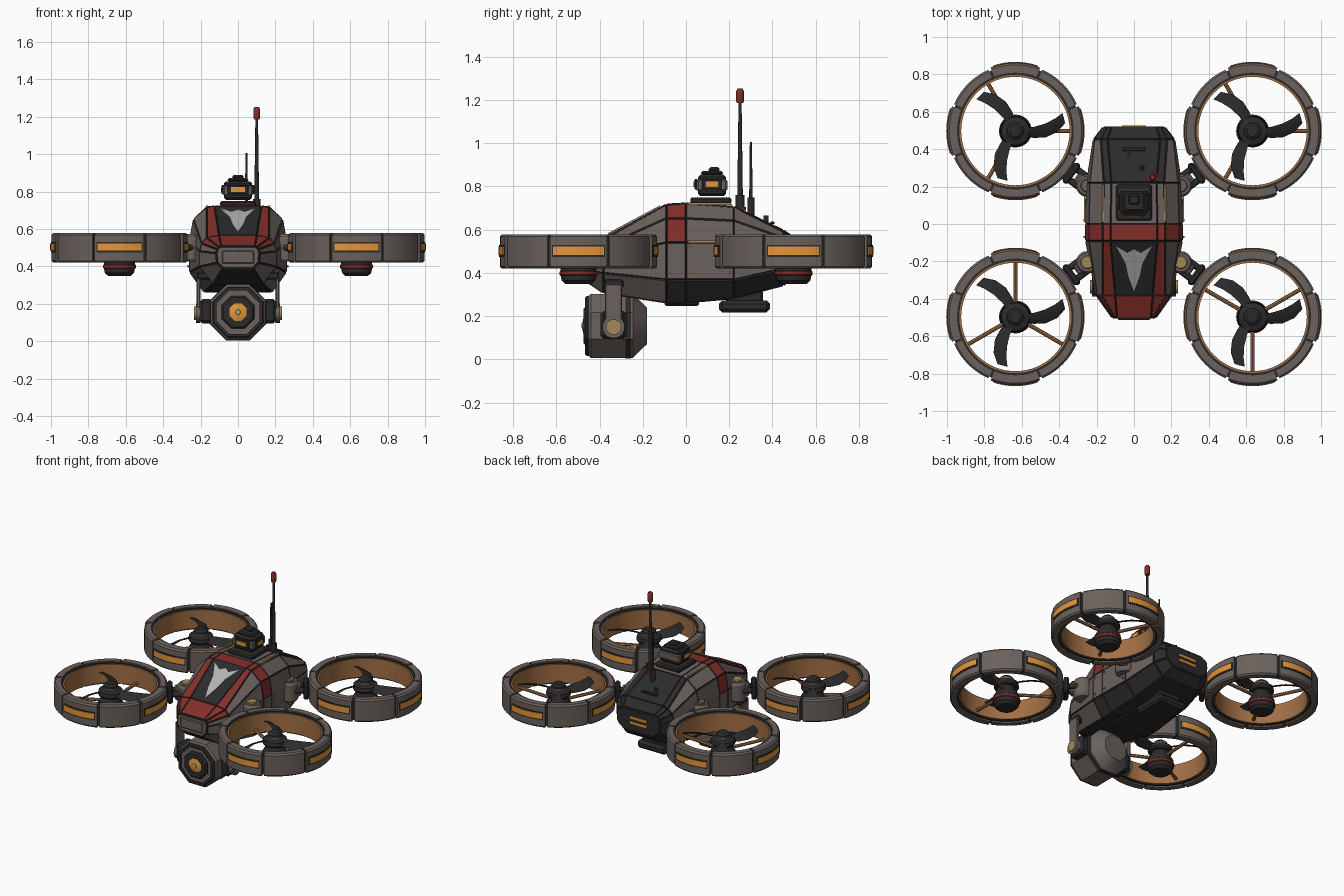
import bpy, bmesh
from math import sin, cos, radians, pi
from mathutils import Vector, Matrix

cube = bpy.data.objects.get("Cube")
if cube:
    bpy.data.objects.remove(cube)


def material(name, rgb):
    m = bpy.data.materials.new(name)
    m.use_nodes = True
    m.diffuse_color = (*rgb, 1)
    m.node_tree.nodes["Principled BSDF"].inputs["Base Color"].default_value = (*rgb, 1)
    return m


GREY = material("warm grey", (.145, .12, .107))
DARK = material("charcoal", (.024, .024, .025))
RED = material("dull red", (.23, .028, .022))
TAN = material("copper tan", (.36, .16, .06))
AMBER = material("amber light", (.78, .3, .04))
SILVER = material("pale silver", (.45, .45, .45))
GOLD = material("old brass", (.36, .25, .1))


def finish(name, bm, *mats):
    bmesh.ops.remove_doubles(bm, verts=bm.verts, dist=1e-5)
    bmesh.ops.recalc_face_normals(bm, faces=bm.faces)
    me = bpy.data.meshes.new(name)
    for f in bm.faces:
        f.smooth = True
    bm.to_mesh(me)
    bm.free()
    me.set_sharp_from_angle(angle=radians(32))
    for m in mats:
        me.materials.append(m)
    ob = bpy.data.objects.new(name, me)
    bpy.context.collection.objects.link(ob)
    return ob


def box(name, loc, size, mat, bevel=.008, turn=0):
    bm = bmesh.new()
    bmesh.ops.create_cube(bm, size=1)
    bmesh.ops.scale(bm, vec=size, verts=bm.verts)
    if bevel:
        bmesh.ops.bevel(bm, geom=bm.edges[:], offset=bevel, segments=1, affect='EDGES')
    ob = finish(name, bm, mat)
    ob.location = loc
    ob.rotation_euler.z = turn
    return ob


def rod(name, a, b, r, mat, r2=None, sides=12):
    a, b = Vector(a), Vector(b)
    bm = bmesh.new()
    bmesh.ops.create_cone(bm, cap_ends=True, segments=sides, radius1=r,
                          radius2=r if r2 is None else r2, depth=(b - a).length)
    ob = finish(name, bm, mat)
    ob.location = (a + b) / 2
    ob.rotation_euler = (b - a).to_track_quat('Z', 'Y').to_euler()
    return ob


def lathe(name, profile, mat, n=32, start=0, sweep=360, loc=(0, 0, 0), tilt=0):
    """Sweep a closed (radius, height) profile around z, fully or as an arc."""
    bm = bmesh.new()
    full = sweep == 360
    rings = []
    for i in range(n if full else n + 1):
        a = radians(start + sweep * i / n)
        rings.append([bm.verts.new((r * cos(a), r * sin(a), z)) for r, z in profile])
    k = len(profile)
    for i in range(n):
        p, q = rings[i], rings[(i + 1) % len(rings)]
        for j in range(k):
            m = (j + 1) % k
            if profile[j][0] or profile[m][0]:
                bm.faces.new((p[j], p[m], q[m], q[j]))
    if not full:
        bm.faces.new(rings[0])
        bm.faces.new(rings[-1])
    ob = finish(name, bm, mat)
    ob.location = loc
    ob.rotation_euler.x = tilt
    return ob


def band(r0, r1, z0, z1, c=0):
    return [(r0, z0), (r1 - c, z0), (r1, z0 + c), (r1, z1 - c), (r1 - c, z1), (r0, z1)]


# Hull: lofted stations, half outline from roof edge down to belly edge
stations = [
    (-.50, [(.09, .505), (.10, .50), (.11, .49), (.115, .47), (.11, .42), (.08, .39)]),
    (-.38, [(.10, .56), (.165, .55), (.19, .52), (.20, .48), (.20, .40), (.13, .31)]),
    (-.09, [(.125, .715), (.165, .71), (.235, .65), (.255, .54), (.255, .37), (.18, .265)]),
    (.00, [(.125, .72), (.165, .715), (.235, .65), (.255, .54), (.255, .37), (.18, .265)]),
    (.22, [(.12, .705), (.16, .70), (.23, .64), (.25, .54), (.25, .37), (.17, .285)]),
    (.45, [(.14, .595), (.175, .585), (.205, .56), (.215, .52), (.21, .42), (.14, .345)]),
    (.515, [(.12, .55), (.14, .54), (.16, .53), (.165, .50), (.16, .44), (.11, .40)]),
]
# Colour letters per bay: roof, roof edge, shoulder, upper side, side, lower side, belly
bays = ["rrrgggd", "drggggd", "rrrrgdd", "gggggdd", "ddgggdd", "ddddddd"]
hull_mats = [GREY, DARK, RED]
bm = bmesh.new()
rings = [[bm.verts.new((x, y, z)) for x, z in half] +
         [bm.verts.new((-x, y, z)) for x, z in reversed(half)] for y, half in stations]
for bay, p, q in zip(bays, rings, rings[1:]):
    for j in range(12):
        f = bm.faces.new((p[j], p[(j + 1) % 12], q[(j + 1) % 12], q[j]))
        column = j + 1 if j < 6 else 11 - j
        f.material_index = "gdr".index(bay[0 if j == 11 else column])
bm.faces.new(rings[0])
bm.faces.new(rings[-1]).material_index = 1
bmesh.ops.recalc_face_normals(bm, faces=bm.faces)
seams = bmesh.ops.inset_individual(bm, faces=bm.faces[:], thickness=.005, depth=.006)
for f in seams["faces"]:
    f.material_index = 1
finish("hull", bm, *hull_mats)

# Nose marking: plain pointed plate lying on the sloping panel
half = [(0, -.36), (.03, -.28), (.045, -.21), (.095, -.12), (.035, -.155), (0, -.135)]
outline = half + [(-x, y) for x, y in half[-2:0:-1]]
bm = bmesh.new()
bm.faces.new([bm.verts.new((x, y, .729 + (y + .09) * .534)) for x, y in outline])
ext = bmesh.ops.extrude_face_region(bm, geom=bm.faces[:])
bmesh.ops.translate(bm, vec=(0, 0, -.006), verts=[v for v in ext["geom"] if isinstance(v, bmesh.types.BMVert)])
finish("nose_marking", bm, SILVER)

# Tail lights, chin panel, belly pod, side rails
for z in (.46, .495):
    box("tail_light", (0, .522, z), (.13, .008, .016), AMBER, 0)
box("chin_panel", (0, -.508, .45), (.17, .012, .07), GREY, .005)
box("belly_pod", (0, .27, .245), (.22, .235, .055), DARK, .015)
box("belly_pod_neck", (0, .27, .29), (.16, .17, .06), DARK)
box("belly_hatch", (0, -.02, .258), (.22, .16, .02), DARK)
for s in (-1, 1):
    box("roof_rail", (s * .165, .11, .72), (.01, .2, .01), GOLD, 0)
    box("side_rail", (s * .263, .11, .545), (.008, .2, .012), GOLD, 0)
    for y in (-.07, .02, .2):
        for z in (.4, .52):
            rod("hull_bolt", (s * .25, y, z), (s * .269, y, z), .007, GOLD, sides=6)

# Roof sensor turret
box("turret_base", (0, .115, .735), (.19, .19, .03), DARK)
box("turret_body", (0, .12, .805), (.15, .13, .1), DARK, .012)
box("turret_frame", (0, .12, .805), (.162, .142, .055), GREY, .008)
box("turret_cap", (0, .12, .862), (.11, .10, .02), DARK)
box("turret_knob", (0, .13, .878), (.06, .05, .022), DARK)
box("turret_front_bezel", (0, .046, .81), (.11, .014, .05), DARK, .004)
box("turret_front_light", (0, .038, .81), (.075, .006, .026), AMBER, 0)
for s in (-1, 1):
    box("turret_side_bezel", (s * .08, .12, .81), (.014, .09, .05), DARK, .004)
    box("turret_side_light", (s * .088, .12, .81), (.006, .055, .024), AMBER, 0)

# Antennas and roof fittings
rod("tall_antenna_base", (.1, .25, .66), (.1, .25, .76), .02, DARK)
rod("tall_antenna", (.1, .25, .75), (.1, .25, 1.2), .013, DARK, .007)
lathe("antenna_tip", [(0, 1.185), (.014, 1.185), (.018, 1.195), (.018, 1.24), (.012, 1.253), (0, 1.253)],
      RED, 12, loc=(.1, .25, 0))
rod("short_antenna_base", (.045, .3, .64), (.045, .3, .75), .016, DARK)
rod("short_antenna", (.045, .3, .74), (.045, .3, 1.005), .008, DARK, .005)
rod("antenna_collar", (.1, .25, .69), (.1, .25, .705), .028, RED)
rod("roof_stub", (-.03, .37, .61), (-.03, .37, .665), .012, DARK)
box("roof_vent", (0, .40, .632), (.12, .02, .012), DARK, .003)

# Camera pod under the nose, turned to face forward
pod = dict(n=8, start=22.5, loc=(0, -.325, .155), tilt=pi / 2)
lathe("camera_shell", [(0, -.145), (.09, -.145), (.16, -.08), (.16, .115), (.145, .132), (0, .132)], GREY, **pod)
lathe("camera_band", band(.14, .164, -.07, -.045), DARK, **pod)
lathe("camera_rim", band(.125, .15, .10, .142, .008), DARK, **pod)
lathe("lens_ring", band(.05, .095, .12, .15, .01), DARK, **pod)
lens = dict(pod, n=24)
lathe("lens", [(0, .12), (.058, .12), (.058, .143), (.03, .152), (0, .154)], AMBER, **lens)
lathe("lens_core", [(0, .15), (.016, .15), (.012, .157), (0, .158)], SILVER, **lens)
for s in (-1, 1):
    box("camera_hinge", (s * .17, -.335, .16), (.07, .12, .13), DARK, .015)
    box("camera_arm", (s * .212, -.335, .245), (.022, .08, .21), GREY, .006)
    rod("camera_arm_end", (s * .2, -.335, .15), (s * .225, -.335, .15), .052, GREY, sides=20)
    rod("camera_pivot", (s * .22, -.335, .15), (s * .234, -.335, .15), .036, GOLD, sides=20)
    box("camera_arm_mount", (s * .175, -.335, .35), (.09, .09, .04), DARK)

# One ducted fan at the origin, linked to four corners below
fan = [lathe("duct_core", band(.30, .348, .43, .57), DARK, 64),
       lathe("duct_liner", band(.29, .315, .435, .565), TAN, 64)]
for i in range(8):
    r = .364 if i % 2 == 0 else .358
    fan.append(lathe("duct_panel", band(.312, r, .42, .578, .01), GREY, 10, i * 45 - 21.3, 42.6))
    if i % 2 == 0:
        fan.append(lathe("duct_light_frame", band(.35, .367, .475, .53), DARK, 10, i * 45 - 19.5, 39))
        fan.append(lathe("duct_light", band(.36, .37, .484, .522), AMBER, 10, i * 45 - 18.5, 37))
fan.append(lathe("motor_pod", [(0, .348), (.06, .348), (.078, .365), (.083, .39), (.083, .43),
                               (.06, .47), (.05, .50), (0, .50)], DARK, 28))
fan.append(lathe("motor_ring", band(.07, .088, .388, .41, .004), RED, 28))
fan.append(lathe("rotor_hub", [(0, .49), (.075, .49), (.08, .5), (.075, .525), (.048, .535),
                               (.044, .56), (.03, .572), (0, .575)], DARK, 28))
fan.append(lathe("hub_ring", band(.04, .05, .535, .548), GREY, 28))

# Swept, pitched blades: radius, sweep angle, half width, pitch
blade = [(.05, -8, .022, 40), (.10, -4, .03, 34), (.16, 1, .037, 28), (.22, 8, .037, 22), (.268, 15, .028, 18)]
bm = bmesh.new()
for k in range(3):
    rows = []
    for r, a, w, pitch in blade:
        spin = Matrix.Rotation(radians(a + 120 * k), 3, 'Z')
        rise = w * sin(radians(pitch))
        rows.append([bm.verts.new(spin @ Vector((r, t * w, .515 + t * rise + h)))
                     for t, h in ((-1, 0), (0, .008), (1, 0), (0, -.004))])
    for p, q in zip(rows, rows[1:]):
        for j in range(4):
            bm.faces.new((p[j], p[(j + 1) % 4], q[(j + 1) % 4], q[j]))
    bm.faces.new(rows[0])
    bm.faces.new(rows[-1])
fan.append(finish("rotor_blades", bm, DARK))

corners = [(sx, sy) for sx in (-1, 1) for sy in (-1, 1)]
for part in fan:
    for n, (sx, sy) in enumerate(corners):
        ob = part if n == 0 else part.copy()
        if n:
            bpy.context.collection.objects.link(ob)
        ob.location = (sx * .634, sy * .497, 0)

# Fan spokes and the mounts joining each duct to the hull
for sx, sy in corners:
    c = Vector((sx * .634, sy * .497, 0))
    first = 0 if sy > 0 else (90 if sx < 0 else 30)
    for k in range(3):
        a = radians(first + 120 * k)
        d = Vector((cos(a), sin(a), 0))
        rod("fan_spoke", c + d * .06 + Vector((0, 0, .45)), c + d * .3 + Vector((0, 0, .46)), .011, TAN, sides=8)
    out = Vector((sx * .394, sy * .297, 0)).normalized()
    side = Vector((-out.y, out.x, 0))
    turn = math_turn = out.to_2d().angle_signed(Vector((1, 0)))
    for t in (-.035, .035):
        base = c + side * t + Vector((0, 0, .5))
        rod("mount_bar", base - out * .5, base - out * .34, .018, DARK)
    box("mount_clamp", c - out * .375 + Vector((0, 0, .5)), (.035, .13, .11), DARK, .01, turn)
    box("mount_block", c - out * .43 + Vector((0, 0, .5)), (.05, .06, .09), GREY, .01, turn)
    knob = (sx * .25, sy * .205, 0)
    lathe("mount_knuckle", [(0, .425), (.05, .425), (.06, .44), (.06, .545), (.05, .56), (0, .56)], GREY, 24, loc=knob)
    lathe("knuckle_cap", band(0, .036, .55, .572, .005), GOLD if sy < 0 else GREY, 24, loc=knob)
